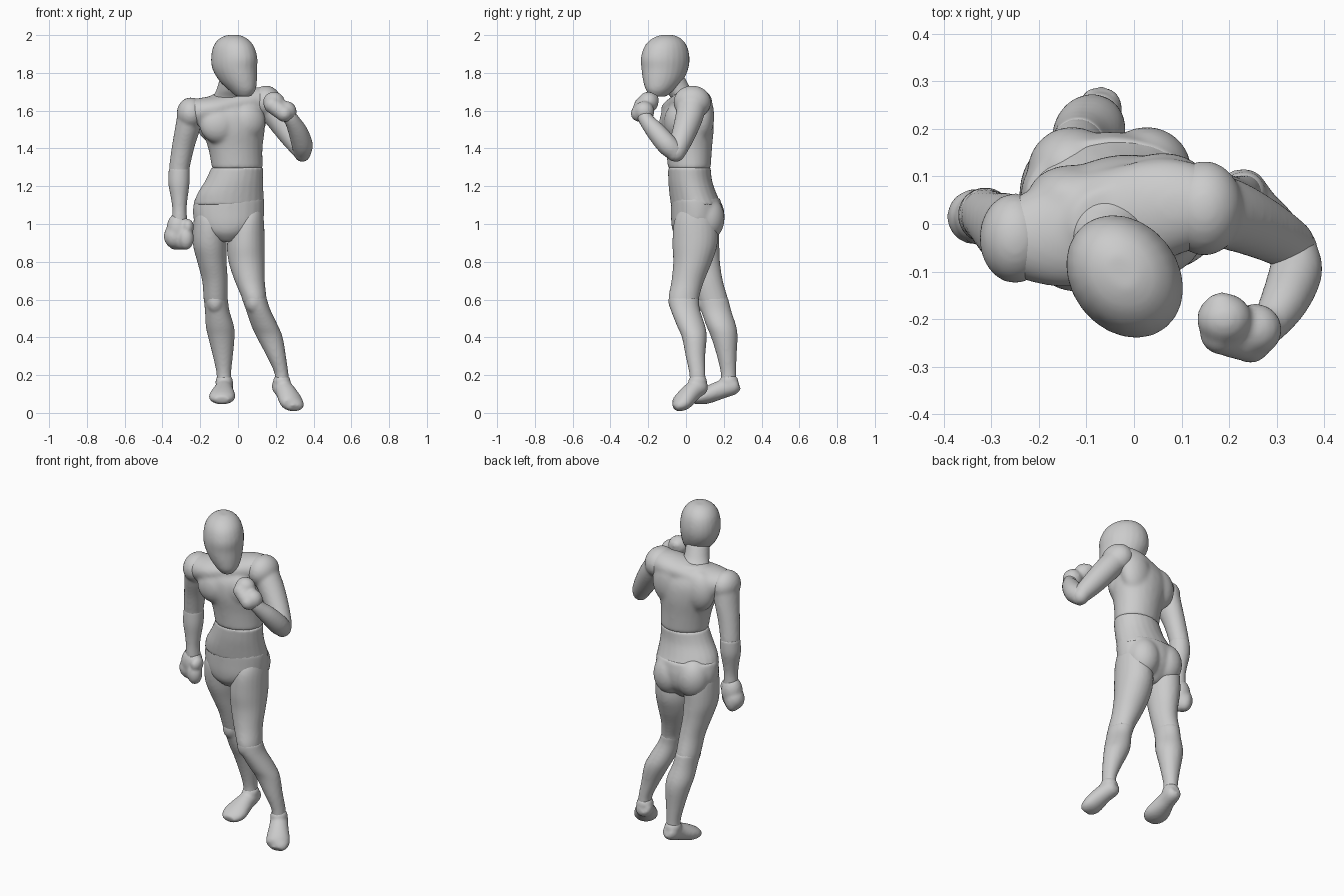
import bpy, bmesh, math
from mathutils import Vector, Matrix, Euler


def catmull(p, steps=4):
    """Smoothly resample a list of ring tuples."""
    p = [Vector(q) for q in p]
    out = []
    for i in range(len(p) - 1):
        a, b, c, d = p[max(i - 1, 0)], p[i], p[i + 1], p[min(i + 2, len(p) - 1)]
        for s in range(steps):
            t = s / steps
            out.append(0.5 * (2 * b + (c - a) * t + (2 * a - 5 * b + 4 * c - d) * t * t
                              + (3 * b - a - 3 * c + d) * t ** 3))
    return out + [p[-1]]


def loft(bm, rings, yaw=0, flat=True, ref=(0, 1, 0)):
    """Tube through rings (x, y, z, a, b); flat rings are horizontal, others follow the path."""
    rings = catmull(rings)
    ref = Matrix.Rotation(math.radians(yaw), 3, 'Z') @ Vector(ref)
    n, loops = 24, []
    for i, r in enumerate(rings):
        c = Vector(r[:3])
        t = Vector((0, 0, 1))
        if not flat:
            t = (Vector(rings[min(i + 1, len(rings) - 1)][:3])
                 - Vector(rings[max(i - 1, 0)][:3])).normalized()
        u = ref.cross(t).normalized()
        v = t.cross(u)
        loops.append([bm.verts.new(c + u * r[3] * math.cos(k * math.tau / n)
                                   + v * r[4] * math.sin(k * math.tau / n)) for k in range(n)])
    for l0, l1 in zip(loops, loops[1:]):
        for k in range(n):
            bm.faces.new((l0[k], l0[(k + 1) % n], l1[(k + 1) % n], l1[k]))
    bm.faces.new(loops[0])
    bm.faces.new(loops[-1])


def ball(bm, c, r, rot=(0, 0, 0)):
    m = (Matrix.Translation(c) @ Euler([math.radians(a) for a in rot]).to_matrix().to_4x4()
         @ Matrix.Diagonal((*r, 1)))
    bmesh.ops.create_uvsphere(bm, u_segments=24, v_segments=16, radius=1, matrix=m)


def part(name, lofts=(), balls=(), smooth=6):
    """Fuse lofts and muscle masses into one smooth part."""
    bm = bmesh.new()
    for rings, kw in lofts:
        loft(bm, rings, **kw)
    for b in balls:
        ball(bm, *b)
    bmesh.ops.recalc_face_normals(bm, faces=bm.faces)
    me = bpy.data.meshes.new(name)
    bm.to_mesh(me)
    bm.free()
    ob = bpy.data.objects.new(name, me)
    bpy.context.collection.objects.link(ob)
    rm = ob.modifiers.new("fuse", 'REMESH')
    rm.mode, rm.voxel_size, rm.use_smooth_shade = 'VOXEL', 0.008, True
    sm = ob.modifiers.new("soften", 'SMOOTH')
    sm.factor, sm.iterations = 0.5, smooth


PATH = dict(flat=False)
FOOT = dict(flat=False, ref=(0, 0, 1))

# head, turned toward the raised hand
part("head", [([(-.025, -.1, 2.0, .03, .04), (-.025, -.103, 1.98, .07, .085),
                (-.023, -.107, 1.94, .099, .121), (-.02, -.11, 1.88, .112, .138),
                (-.017, -.112, 1.82, .109, .132), (.0, -.122, 1.76, .092, .113),
                (.022, -.138, 1.71, .065, .08), (.03, -.146, 1.675, .035, .045)],
               dict(yaw=38))])

# neck
part("neck", [([(-.055, .005, 1.62, .11, .08), (-.055, -.005, 1.665, .085, .075),
                (-.045, -.04, 1.71, .07, .07), (-.03, -.075, 1.78, .064, .067)], {})])

# chest with pectorals, shoulder blades and collar mass
part("chest", [([(-.003, .018, 1.29, .136, .112), (-.014, .015, 1.4, .145, .122),
                 (-.026, .01, 1.5, .17, .135), (-.042, .008, 1.58, .185, .13),
                 (-.05, .012, 1.64, .15, .1), (-.05, .01, 1.69, .08, .065)], dict(yaw=12)),
               ([(-.25, -.03, 1.585, .085, .075), (-.15, -.02, 1.605, .115, .07),
                 (-.03, .01, 1.635, .11, .065), (.07, .035, 1.65, .105, .072),
                 (.15, .035, 1.65, .085, .075)], FOOT)],
     [((-.1, -.075, 1.525), (.105, .068, .1), (0, 0, 8)),
      ((.05, -.045, 1.54), (.1, .068, .1), (0, 0, 20)),
      ((-.13, .055, 1.55), (.095, .07, .12)), ((.06, .085, 1.57), (.095, .065, .13))], 22)

# abdomen
part("abdomen", [([(-.003, .018, 1.3, .138, .113), (-.02, .022, 1.23, .153, .116),
                   (-.04, .037, 1.16, .176, .125), (-.048, .055, 1.1, .188, .135)], dict(yaw=4))])

# pelvis with buttocks
part("pelvis", [([(-.045, .05, 1.14, .184, .13), (-.05, .057, 1.07, .19, .137),
                  (-.05, .054, 1.0, .178, .132), (-.055, .045, .95, .13, .11),
                  (-.055, .045, .905, .055, .07)], {})],
     [((-.13, .11, 1.045), (.095, .095, .12)), ((.027, .11, 1.03), (.095, .095, .12))], 18)

# legs: straight leg on +x, bent leg trailing on -x; thigh tops taper into the pelvis
part("left_thigh", [([(.07, .05, 1.1, .055, .07), (.052, .05, 1.02, .085, .112),
                      (.042, .048, .9, .1, .12), (.046, .035, .8, .096, .103),
                      (.062, .01, .7, .08, .087), (.083, -.01, .62, .067, .082),
                      (.09, -.012, .58, .064, .079)], {})],
     [((.035, .08, .93), (.075, .085, .1))], 8)
part("left_shin", [([(.085, -.012, .61, .067, .082), (.105, -.005, .55, .065, .078),
                     (.142, .027, .46, .071, .075), (.168, .044, .4, .069, .066),
                     (.203, .05, .3, .051, .052), (.23, .06, .21, .037, .043),
                     (.233, .062, .15, .039, .044)], {})],
     [((.085, -.042, .59), (.048, .052, .065))], 8)
part("right_thigh", [([(-.165, .055, 1.1, .055, .07), (-.15, .058, 1.02, .085, .112),
                       (-.15, .066, .9, .09, .11), (-.138, .085, .8, .078, .095),
                       (-.122, .112, .7, .068, .083), (-.118, .142, .6, .064, .081),
                       (-.116, .148, .575, .062, .075)], {})],
     [((-.14, .085, .93), (.075, .08, .1))], 8)
part("right_shin", [([(-.118, .142, .61, .064, .081), (-.11, .16, .54, .065, .08),
                      (-.096, .187, .46, .075, .079), (-.088, .203, .4, .07, .07),
                      (-.08, .216, .3, .053, .052), (-.075, .225, .21, .039, .041),
                      (-.073, .225, .15, .041, .043)], {})],
     [((-.12, .108, .59), (.047, .05, .065))], 8)

# feet
part("left_foot", [([(.213, .105, .155, .028, .028), (.222, .082, .145, .047, .047),
                     (.25, .035, .115, .053, .05), (.28, -.015, .063, .066, .048),
                     (.296, -.04, .04, .058, .037), (.302, -.06, .025, .034, .02)], FOOT)],
     [((.232, .062, .165), (.047, .05, .044))])
part("right_foot", [([(-.068, .278, .155, .028, .028), (-.07, .253, .145, .045, .047),
                      (-.075, .19, .125, .049, .049), (-.083, .11, .093, .069, .045),
                      (-.085, .062, .078, .064, .034), (-.085, .032, .068, .038, .02)], FOOT)],
     [((-.073, .228, .165), (.047, .05, .044))])

# hanging arm on -x
part("right_upper_arm", [([(-.25, -.028, 1.6, .068, .085), (-.268, -.012, 1.5, .067, .077),
                           (-.292, .005, 1.4, .06, .063), (-.31, .018, 1.3, .055, .056),
                           (-.312, .02, 1.26, .052, .054)], {})],
     [((-.25, -.03, 1.585), (.075, .095, .085))], 10)
part("right_forearm", [([(-.311, .02, 1.3, .055, .056), (-.313, .018, 1.22, .057, .058),
                         (-.311, .013, 1.14, .045, .047), (-.31, .01, 1.08, .038, .042),
                         (-.31, .01, 1.01, .042, .044)], {})])

# raised arm on +x
part("left_upper_arm", [([(.15, .035, 1.645, .072, .08), (.215, .015, 1.56, .07, .073),
                          (.285, -.018, 1.462, .062, .062), (.338, -.05, 1.388, .05, .053)], PATH)],
     [((.148, .033, 1.645), (.082, .1, .088)), ((.34, -.053, 1.38), (.046, .05, .052))], 10)
part("left_forearm", [([(.338, -.055, 1.38, .048, .05), (.34, -.1, 1.42, .056, .056),
                        (.317, -.16, 1.49, .051, .051), (.285, -.21, 1.55, .04, .04),
                        (.26, -.222, 1.585, .042, .042)], PATH)],
     [((.34, -.06, 1.378), (.046, .046, .048))])


# fists: palm masses, four curled fingers in a row, and a thumb
def fist(name, palms, first, step, finger, thumb):
    rows = [(Vector(first) + Vector(step) * i, finger) for i in range(4)]
    part(name, [], list(palms) + rows + [thumb], 8)


fist("right_fist", [((-.318, .012, .975), (.06, .058, .085)), ((-.335, .015, .935), (.058, .058, .065))],
     (-.275, -.022, .925), (-.02, .018, 0), (.042, .042, .062),
     ((-.265, -.015, .985), (.032, .045, .042)))
fist("left_fist", [((.19, -.2, 1.645), (.058, .055, .055)), ((.255, -.222, 1.595), (.056, .055, .056))],
     (.182, -.225, 1.63), (.021, -.006, -.015), (.045, .05, .045),
     ((.185, -.175, 1.66), (.038, .032, .03)))
